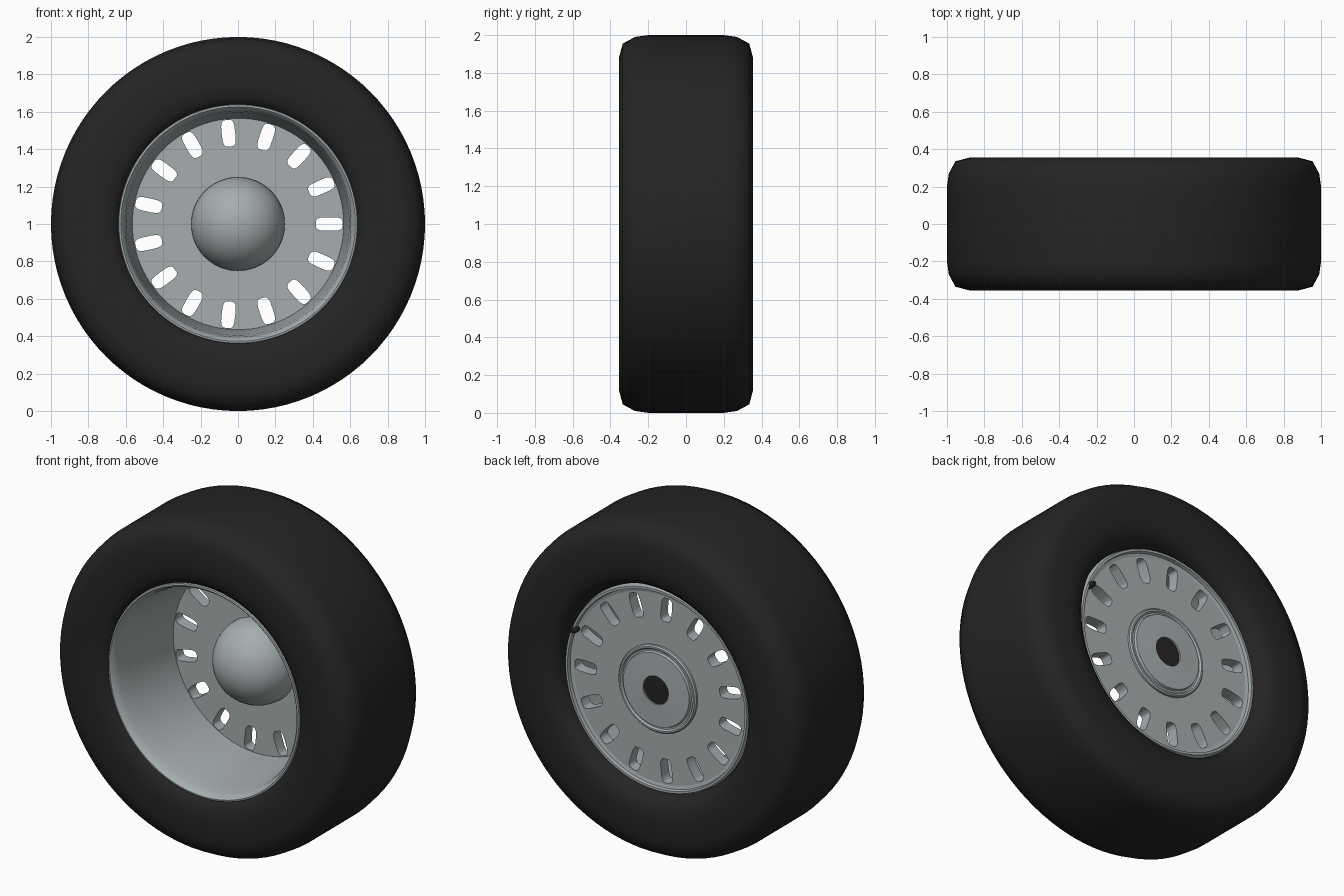
import bpy
import bmesh
from math import cos, sin, pi, radians, copysign

SEGMENTS = 96
SLOTS = 15

if "Cube" in bpy.data.objects:
    bpy.data.objects.remove(bpy.data.objects["Cube"], do_unlink=True)


def material(name, rgb, roughness):
    mat = bpy.data.materials.new(name)
    mat.use_nodes = True
    mat.diffuse_color = (*rgb, 1)
    shader = next(n for n in mat.node_tree.nodes if n.type == "BSDF_PRINCIPLED")
    shader.inputs["Base Color"].default_value = (*rgb, 1)
    shader.inputs["Roughness"].default_value = roughness
    return mat


rubber = material("black rubber", (0.018, 0.018, 0.018), 0.8)
metal = material("grey metal", (0.38, 0.42, 0.43), 0.5)


def make_object(name, bm, mat):
    bmesh.ops.recalc_face_normals(bm, faces=bm.faces)
    mesh = bpy.data.meshes.new(name)
    bm.to_mesh(mesh)
    bm.free()
    mesh.materials.append(mat)
    obj = bpy.data.objects.new(name, mesh)
    bpy.context.collection.objects.link(obj)
    return obj


def activate(obj):
    bpy.ops.object.select_all(action="DESELECT")
    obj.select_set(True)
    bpy.context.view_layer.objects.active = obj


def smooth(obj, angle=38):
    activate(obj)
    bpy.ops.object.shade_smooth_by_angle(angle=radians(angle))


def lathe(name, profile, mat, center=(0, 1), segments=SEGMENTS, angle=38):
    """Turn a closed (radius, y) outline around an axis along y."""
    bm = bmesh.new()
    cx, cz = center
    rings = []
    for i in range(segments):
        a = 2 * pi * i / segments
        rings.append([bm.verts.new((cx + r * cos(a), y, cz + r * sin(a))) for r, y in profile])
    count = len(profile)
    for i, ring in enumerate(rings):
        following = rings[(i + 1) % segments]
        for j in range(count):
            k = (j + 1) % count
            if profile[j][0] or profile[k][0]:
                bm.faces.new((ring[j], ring[k], following[k], following[j]))
    bmesh.ops.remove_doubles(bm, verts=bm.verts, dist=1e-5)
    obj = make_object(name, bm, mat)
    smooth(obj, angle)
    return obj


# Tyre: one half outline mirrored across the middle
half = [(0.615, 0.26), (0.64, 0.318), (0.68, 0.348), (0.75, 0.355), (0.88, 0.355),
        (0.955, 0.335), (0.99, 0.27), (1.0, 0.2)]
lathe("tyre", half + [(r, -y) for r, y in reversed(half)], rubber, angle=60)

# Rim: rolled front lip, tapering barrel and thin rear lip
lathe("rim", [(0.63, -0.28), (0.64, -0.315), (0.637, -0.328), (0.627, -0.33),
              (0.615, -0.318), (0.604, -0.28), (0.595, -0.2), (0.565, 0.19),
              (0.57, 0.26), (0.588, 0.265), (0.592, 0.285), (0.606, 0.285),
              (0.616, 0.25), (0.62, 0)], metal)

# Wheel disc with a ring of rounded slots cut through
disc = lathe("wheel_disc", [(0, 0.19), (0.57, 0.19), (0.575, 0.26), (0, 0.26)], metal)


def rounded(value):
    return copysign(abs(value) ** 0.55, value)


bm = bmesh.new()
for s in range(SLOTS):
    turn = 2 * pi * s / SLOTS
    loops = []
    for y in (0.1, 0.35):
        loop = []
        for i in range(24):
            a = 2 * pi * i / 24
            u, v = 0.488 + 0.072 * rounded(cos(a)), 0.036 * rounded(sin(a))
            loop.append(bm.verts.new((u * cos(turn) - v * sin(turn), y,
                                      1 + u * sin(turn) + v * cos(turn))))
        bm.faces.new(loop)
        loops.append(loop)
    for i in range(24):
        k = (i + 1) % 24
        bm.faces.new((loops[0][i], loops[0][k], loops[1][k], loops[1][i]))
cutter = make_object("slot_cutter", bm, metal)
cutter.hide_render = True
cut = disc.modifiers.new("slots", "BOOLEAN")
cut.operation = "DIFFERENCE"
cut.solver = "EXACT"
cut.object = cutter
activate(disc)
bpy.ops.object.modifier_apply(modifier=cut.name)
bpy.data.objects.remove(cutter, do_unlink=True)
smooth(disc)

# Front hub dome: a hemisphere rising from the disc
steps = 16
dome = [(0.25 * cos(pi / 2 * i / steps), 0.19 - 0.25 * sin(pi / 2 * i / steps))
        for i in range(steps)]
lathe("hub_dome", dome + [(0, -0.06), (0, 0.2), (0.25, 0.2)], metal)

# Rear hub: raised ring, groove and centre plate around a dark bore
lathe("rear_hub", [(0.26, 0.25), (0.26, 0.272), (0.253, 0.28), (0.243, 0.28),
                   (0.235, 0.27), (0.225, 0.27), (0.22, 0.285), (0.085, 0.29),
                   (0.085, 0.25)], metal)
lathe("hub_bore", [(0, 0.25), (0.086, 0.25), (0.086, 0.28), (0, 0.28)], rubber, segments=48)

# Valve stem beside the rear lip
valve = radians(22)
lathe("valve_stem", [(0, 0.25), (0.017, 0.25), (0.017, 0.3), (0.011, 0.315), (0, 0.315)],
      rubber, center=(0.585 * cos(valve), 1 + 0.585 * sin(valve)), segments=16)
